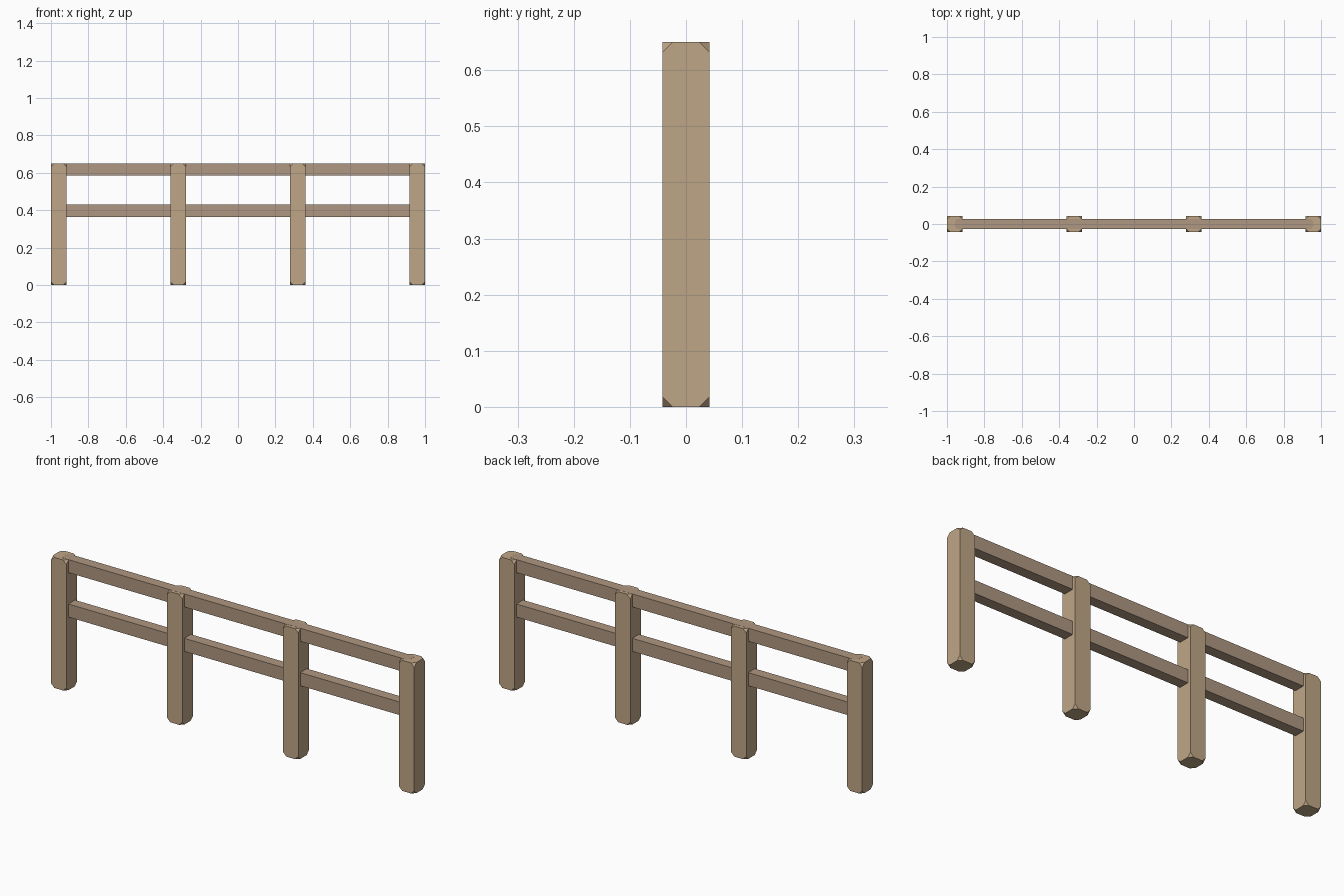
import bpy, bmesh
from mathutils import Vector

if "Cube" in bpy.data.objects:
    bpy.data.objects.remove(bpy.data.objects["Cube"])


def material(name, color):
    m = bpy.data.materials.new(name)
    m.diffuse_color = color
    m.use_nodes = True
    m.node_tree.nodes["Principled BSDF"].inputs["Base Color"].default_value = m.diffuse_color
    return m


post_wood = material("post_wood", (0.52, 0.38, 0.24, 1))
rail_wood = material("rail_wood", (0.43, 0.31, 0.22, 1))


def beam(name, center, size, cut, mat):
    """Box whose eight corners are clipped to small triangles."""
    bm = bmesh.new()
    bmesh.ops.create_cube(bm, size=1)
    bmesh.ops.scale(bm, vec=Vector(size), verts=bm.verts)
    bmesh.ops.bevel(bm, geom=bm.verts[:], offset=cut, offset_type='OFFSET',
                    segments=1, profile=0.5, affect='VERTICES')
    mesh = bpy.data.meshes.new(name)
    bm.to_mesh(mesh)
    bm.free()
    mesh.materials.append(mat)
    obj = bpy.data.objects.new(name, mesh)
    obj.location = center
    bpy.context.collection.objects.link(obj)
    return obj


# Four evenly spaced posts
W, H = 0.084, 0.65
span = 2 - W
for i in range(4):
    x = -span / 2 + i * span / 3
    beam(f"post_{i + 1}", (x, 0, H / 2), (W, W, H), 0.018, post_wood)

# Two rails running through the posts
for name, z in (("middle_rail", 0.397), ("top_rail", 0.618)):
    beam(name, (0, 0, z), (span, 0.052, 0.065), 0.012, rail_wood)
